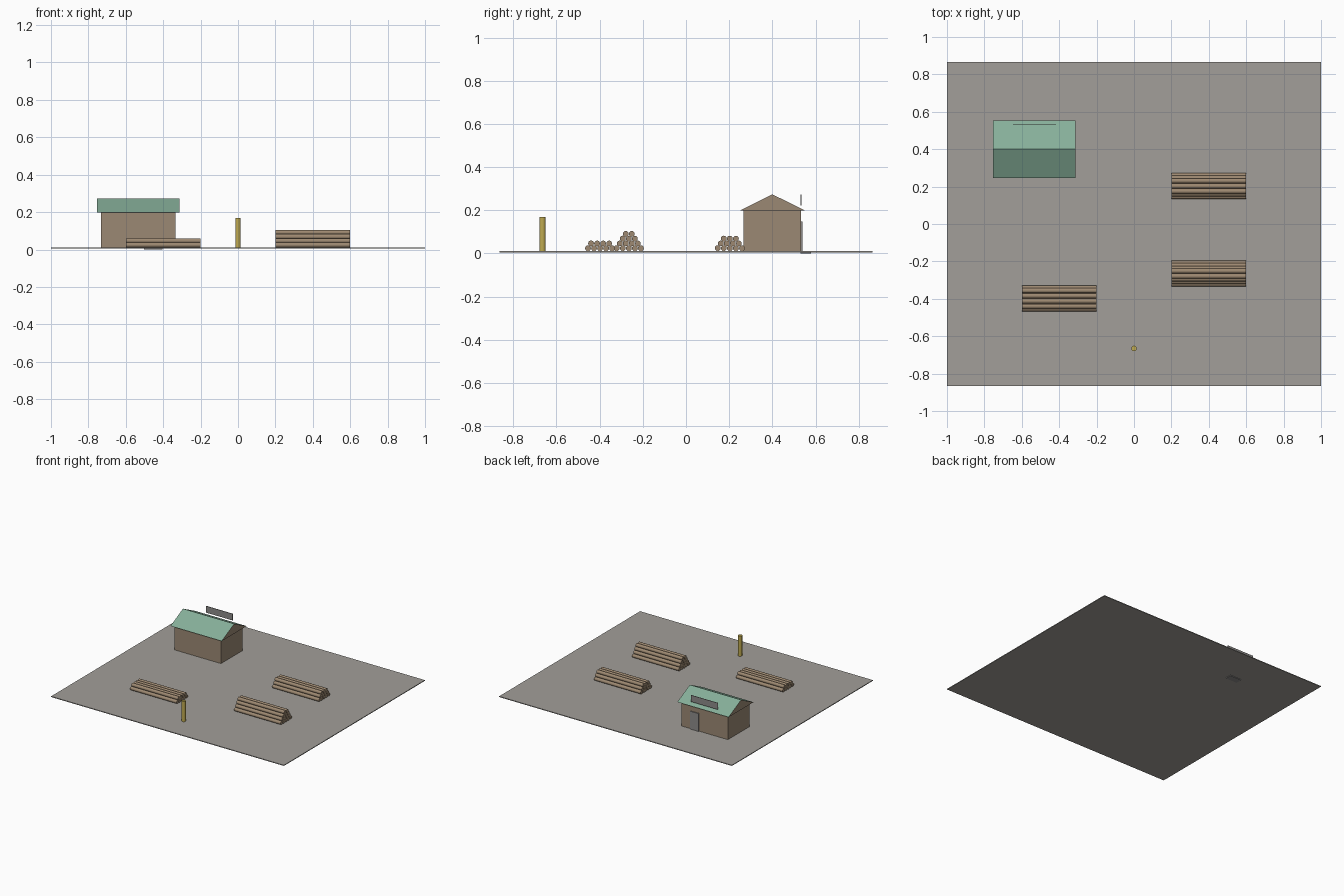
import bpy
import bmesh
import math

cube = bpy.data.objects.get("Cube")
if cube:
    bpy.data.objects.remove(cube, do_unlink=True)

GROUND = 0.0107


def material(name, rgb):
    mat = bpy.data.materials.new(name)
    mat.use_nodes = True
    mat.diffuse_color = (*rgb, 1)
    mat.node_tree.nodes["Principled BSDF"].inputs["Base Color"].default_value = (*rgb, 1)
    return mat


gravel = material("gravel grey", (0.36, 0.345, 0.32))
timber = material("timber brown", (0.33, 0.25, 0.175))
green = material("roof green", (0.24, 0.43, 0.32))
bark = material("log brown", (0.34, 0.25, 0.165))
yellow = material("post yellow", (0.52, 0.40, 0.08))
grey = material("panel grey", (0.27, 0.26, 0.255))


def finish(name, bm, *mats):
    bmesh.ops.recalc_face_normals(bm, faces=bm.faces)
    mesh = bpy.data.meshes.new(name)
    bm.to_mesh(mesh)
    bm.free()
    for mat in mats:
        mesh.materials.append(mat)
    obj = bpy.data.objects.new(name, mesh)
    bpy.context.collection.objects.link(obj)
    return obj


def box(name, low, high, mat):
    bm = bmesh.new()
    bmesh.ops.create_cube(bm, size=1)
    for v in bm.verts:
        v.co = [a + (b - a) * (c + 0.5) for a, b, c in zip(low, high, v.co)]
    return finish(name, bm, mat)


def smooth(obj):
    bpy.ops.object.select_all(action="DESELECT")
    obj.select_set(True)
    bpy.context.view_layer.objects.active = obj
    bpy.ops.object.shade_smooth_by_angle(angle=math.radians(40))


def cylinder(name, radius, length, sides, mat):
    bm = bmesh.new()
    bmesh.ops.create_cone(bm, cap_ends=True, segments=sides,
                          radius1=radius, radius2=radius, depth=length)
    obj = finish(name, bm, mat)
    smooth(obj)
    return obj


# Yard slab
box("yard_ground", (-1, -0.865, 0.005), (1, 0.865, GROUND), gravel)

# Hut walls
HUT_X, HUT_Y, EAVE, RIDGE = -0.533, 0.4, 0.198, 0.274
box("hut_walls", (HUT_X - 0.2, HUT_Y - 0.133, GROUND),
    (HUT_X + 0.2, HUT_Y + 0.133, EAVE), timber)

# Gabled roof: green slopes, timber ends and soffit
bm = bmesh.new()
profile = [(-0.153, EAVE), (0.153, EAVE), (0, RIDGE)]
gable = bm.faces.new([bm.verts.new((HUT_X - 0.22, HUT_Y + y, z)) for y, z in profile])
extruded = bmesh.ops.extrude_face_region(bm, geom=[gable], use_keep_orig=True)
bmesh.ops.translate(bm, vec=(0.44, 0, 0),
                    verts=[g for g in extruded["geom"] if isinstance(g, bmesh.types.BMVert)])
bmesh.ops.recalc_face_normals(bm, faces=bm.faces)
for face in bm.faces:
    face.material_index = 1 if face.normal.z > 0.5 else 0
finish("hut_roof", bm, timber, green)

# Door, sunken step and board on the rear side
box("hut_door", (-0.487, 0.53, GROUND), (-0.413, 0.54, 0.149), grey)
box("door_step", (-0.503, 0.53, 0), (-0.403, 0.58, 0.0102), grey)
box("rear_board", (HUT_X - 0.115, 0.531, 0.222), (HUT_X + 0.115, 0.535, 0.273), grey)

# Marker post
post = cylinder("marker_post", 0.0147, 0.168 - GROUND, 16, yellow)
post.location = (0, -0.665, (0.168 + GROUND) / 2)

# Log stacks: each row holds one log fewer than the row below
RADIUS, PITCH, RISE = 0.0135, 0.028, 0.0222


def log_stack(name, x, y, rows):
    for row in range(rows):
        count = 5 - row
        for i in range(count):
            log = cylinder(f"{name}_log", RADIUS, 0.4, 12, bark)
            log.rotation_euler.y = math.pi / 2
            log.location = (x, y + (i - (count - 1) / 2) * PITCH,
                            GROUND + RADIUS + row * RISE)


log_stack("front_left_stack", 0.4, -0.265, 4)
log_stack("front_right_stack", -0.4, -0.398, 2)
log_stack("back_left_stack", 0.4, 0.203, 3)
